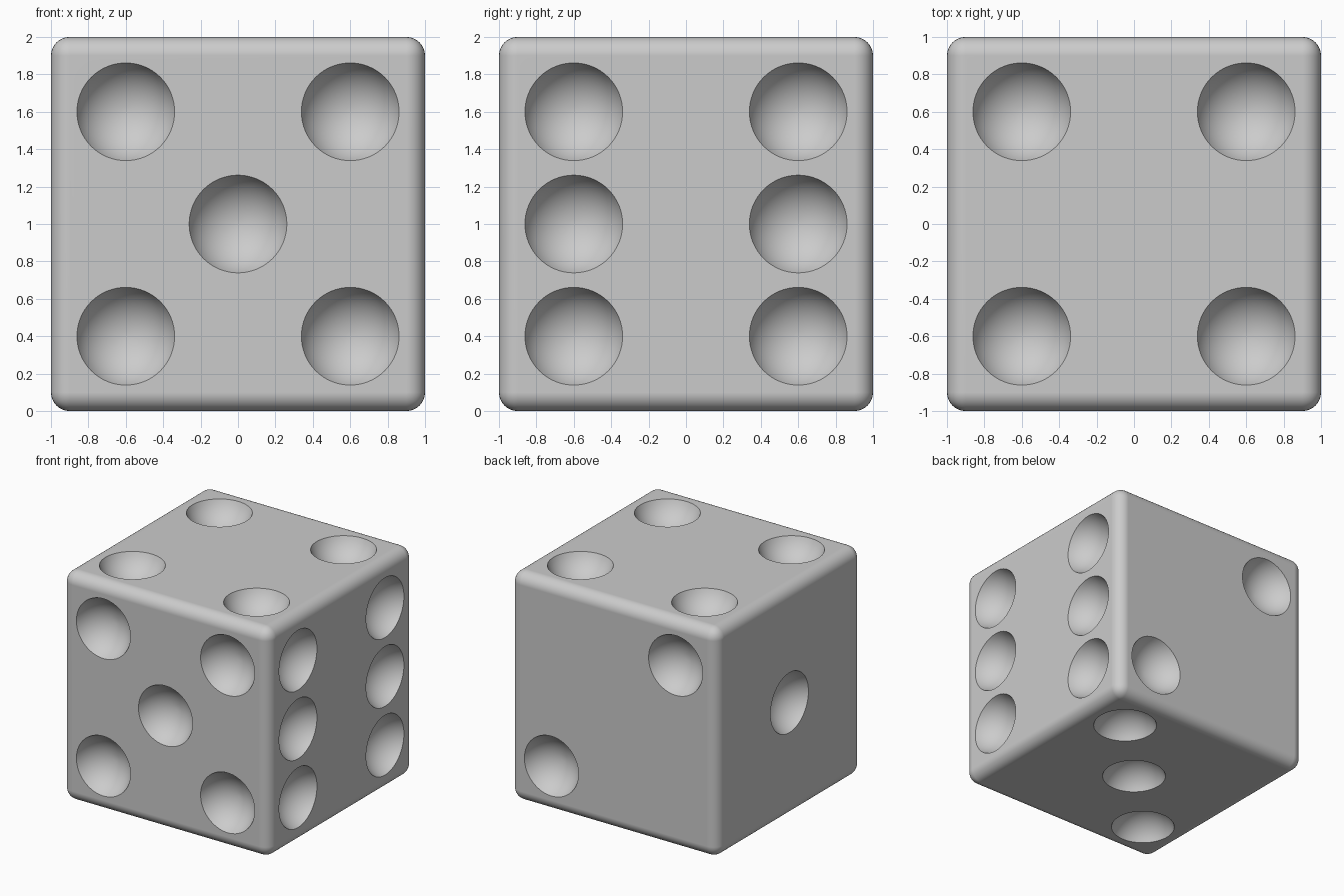
import bpy, bmesh, math
from mathutils import Vector, Matrix

if "Cube" in bpy.data.objects:
    bpy.data.objects.remove(bpy.data.objects["Cube"])

P = 0.6        # pip spacing from face centre
R = 0.28       # pip sphere radius
OFFSET = 1.1   # pip sphere centre distance from die centre
CENTRE = Vector((0, 0, 1))
X, Y, Z = Vector((1, 0, 0)), Vector((0, 1, 0)), Vector((0, 0, 1))


def new_object(name, bm):
    mesh = bpy.data.meshes.new(name)
    bm.to_mesh(mesh)
    bm.free()
    ob = bpy.data.objects.new(name, mesh)
    bpy.context.collection.objects.link(ob)
    return ob


# Rounded cube body
bm = bmesh.new()
bmesh.ops.create_cube(bm, size=2, matrix=Matrix.Translation(CENTRE))
bmesh.ops.bevel(bm, geom=bm.edges[:], offset=0.1, segments=8, profile=0.5,
                affect='EDGES', clamp_overlap=True)
die = new_object("die_body", bm)

# Pip layouts: face normal, two in-face axes, grid positions
corners = [(a, b) for a in (-1, 1) for b in (-1, 1)]
layouts = [
    (-Y, X, Z, corners + [(0, 0)]),                        # front: five
    (X, Y, Z, corners + [(-1, 0), (1, 0)]),                # right: six
    (Z, X, Y, corners),                                    # top: four
    (-X, Y, Z, [(0, 0)]),                                  # left: one
    (Y, X, Z, [(-1, 1), (1, -1)]),                         # back: two
    (-Z, X, Y, [(-1, -1), (0, 0), (1, 1)]),                # bottom: three
]

# Spherical cutters for the pips
bm = bmesh.new()
for normal, u, v, spots in layouts:
    turn = normal.to_track_quat('Z', 'Y').to_matrix().to_4x4()
    for a, b in spots:
        pos = CENTRE + normal * OFFSET + u * (a * P) + v * (b * P)
        bmesh.ops.create_uvsphere(bm, u_segments=64, v_segments=32, radius=R,
                                  matrix=Matrix.Translation(pos) @ turn)
cutter = new_object("pip_cutter", bm)
cutter.hide_render = True

# Carve the pips
mod = die.modifiers.new("pips", 'BOOLEAN')
mod.operation = 'DIFFERENCE'
mod.solver = 'EXACT'
mod.object = cutter
bpy.ops.object.select_all(action='DESELECT')
bpy.context.view_layer.objects.active = die
die.select_set(True)
bpy.ops.object.modifier_apply(modifier=mod.name)
bpy.data.objects.remove(cutter, do_unlink=True)

# Smooth shading with crisp pip rims
bpy.ops.object.shade_smooth_by_angle(angle=math.radians(30))
wn = die.modifiers.new("face_normals", 'WEIGHTED_NORMAL')
wn.keep_sharp = True
